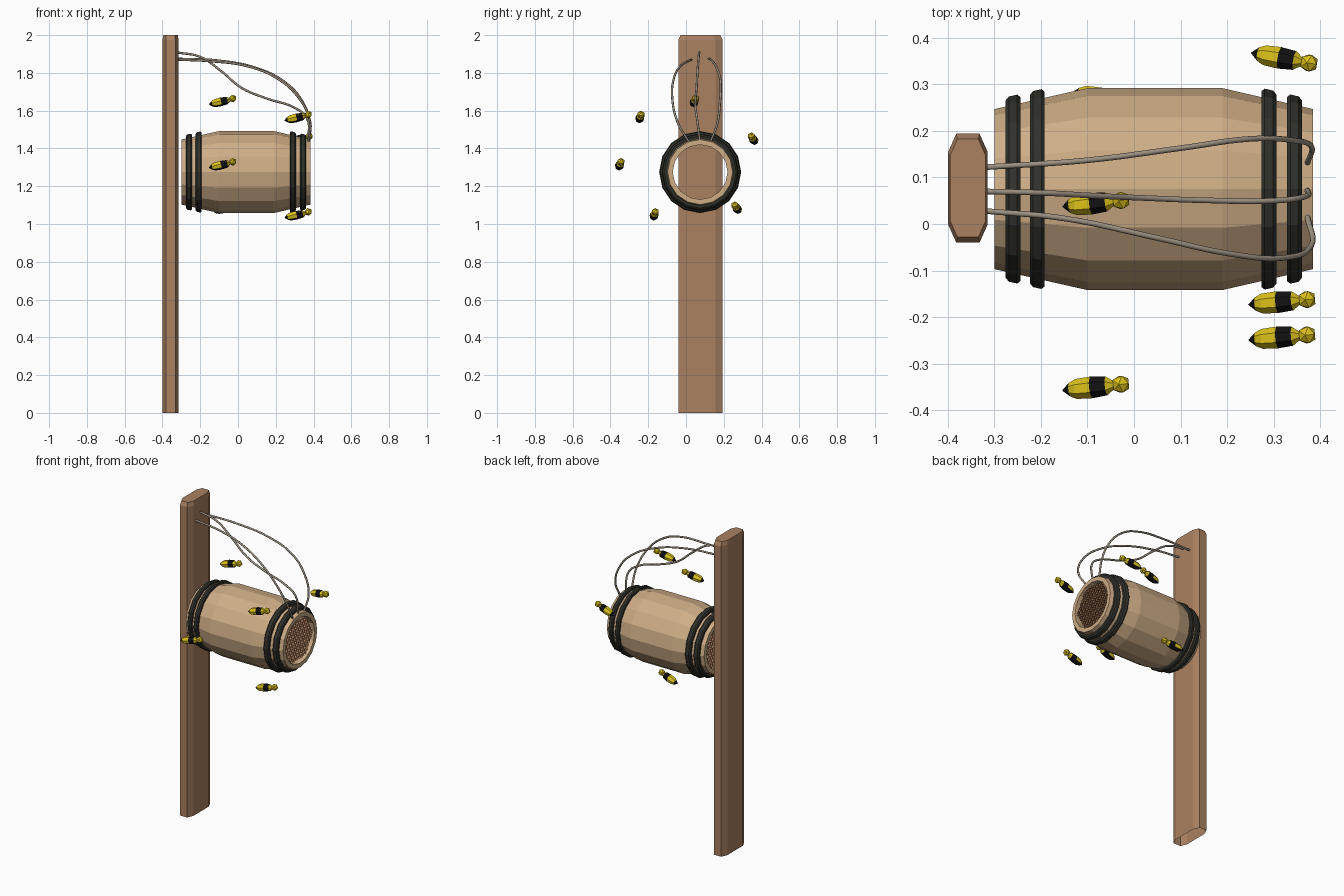
import bpy, bmesh, math, random
from mathutils import Matrix, Vector

random.seed(4)
if "Cube" in bpy.data.objects:
    bpy.data.objects.remove(bpy.data.objects["Cube"], do_unlink=True)


def material(name, rgb):
    m = bpy.data.materials.new(name)
    m.use_nodes = True
    m.diffuse_color = (*rgb, 1)
    m.node_tree.nodes["Principled BSDF"].inputs["Base Color"].default_value = (*rgb, 1)
    return m


POST = material("post wood", (0.40, 0.22, 0.12))
BARREL = material("barrel wood", (0.62, 0.42, 0.24))
IRON = material("dark iron", (0.030, 0.032, 0.024))
ROPE = material("rope grey", (0.34, 0.29, 0.23))
COMB = material("honeycomb brown", (0.38, 0.19, 0.10))
YELLOW = material("bee yellow", (0.72, 0.54, 0.01))
BLACK = material("bee black", (0.006, 0.006, 0.006))

AXIS_Y, AXIS_Z = 0.075, 1.275


def finish(bm, name, mats):
    bmesh.ops.remove_doubles(bm, verts=bm.verts, dist=0.0001)
    mesh = bpy.data.meshes.new(name)
    bm.to_mesh(mesh)
    bm.free()
    for m in mats:
        mesh.materials.append(m)
    ob = bpy.data.objects.new(name, mesh)
    bpy.context.collection.objects.link(ob)
    return ob


def lathe(bm, profile, sides, center=(0, 0, 0), closed=False, phase=0.0):
    """Turn (x, radius) points around the x direction."""
    cx, cy, cz = center
    rings = []
    for x, r in profile:
        angles = [2 * math.pi * (i + phase) / sides for i in range(sides)]
        rings.append([bm.verts.new((cx + x, cy + r * math.cos(a), cz + r * math.sin(a)))
                      for a in angles])
    pairs = list(zip(rings, rings[1:]))
    if closed:
        pairs.append((rings[-1], rings[0]))
    for a, b in pairs:
        for i in range(sides):
            j = (i + 1) % sides
            bm.faces.new((a[i], b[i], b[j], a[j]))


# Post: chamfered board, open underneath
bm = bmesh.new()
quarter = [(0.0425, 0.078), (0.025, 0.117)]
outline = quarter + [(-x, y) for x, y in reversed(quarter)]
outline += [(-x, -y) for x, y in outline]
rings = [[bm.verts.new((-0.357 + x * s, 0.077 + y * s, z)) for x, y in outline]
         for z, s in ((0, 1), (1.975, 1), (2, 0.9))]
for a, b in zip(rings, rings[1:]):
    for i in range(len(a)):
        j = (i + 1) % len(a)
        bm.faces.new((a[i], a[j], b[j], b[i]))
bm.faces.new(rings[-1])
finish(bm, "post", [POST])

# Barrel: hollow staved shell, open at both ends
outer = [(-0.30, 0.172), (-0.10, 0.217), (0.19, 0.217), (0.385, 0.172)]
inner = [(0.385, 0.145), (-0.30, 0.145)]
bm = bmesh.new()
lathe(bm, outer + inner, 16, (0, AXIS_Y, AXIS_Z), closed=True)
bmesh.ops.recalc_face_normals(bm, faces=bm.faces)
finish(bm, "barrel", [BARREL])

# Hoops follow the slope of the barrel
section = [(-0.016, -0.006), (-0.016, 0.013), (-0.009, 0.02),
           (0.009, 0.02), (0.016, 0.013), (0.016, -0.006)]
for name, x, slope in (("back_outer_hoop", -0.26, 0.225), ("back_inner_hoop", -0.208, 0.225),
                       ("front_inner_hoop", 0.29, -0.23), ("front_outer_hoop", 0.345, -0.23)):
    end = -0.30 if x < 0 else 0.385
    radius = 0.172 + abs(x - end) * abs(slope)
    bm = bmesh.new()
    lathe(bm, [(dx, radius + dr + slope * dx) for dx, dr in section], 16,
          (x, AXIS_Y, AXIS_Z), closed=True)
    bmesh.ops.recalc_face_normals(bm, faces=bm.faces)
    finish(bm, name, [IRON])

# Honeycomb: open six-sided cells running through the barrel
bm = bmesh.new()
pitch = 0.026
for row in range(-6, 7):
    for col in range(-6, 7):
        y = (col + 0.5 * (row % 2)) * pitch
        z = row * pitch * 0.866
        if math.hypot(y, z) < 0.134:
            y += random.uniform(-0.001, 0.001)
            z += random.uniform(-0.001, 0.001)
            lathe(bm, [(-0.288, 0.0142), (0.373, 0.0142)], 6,
                  (0, AXIS_Y + y, AXIS_Z + z), phase=0.5)
finish(bm, "honeycomb", [COMB])

# Ropes from the post down to the barrel mouth
ropes = {
    "left_rope": [(-0.32, 0.122, 1.875), (-0.1, 0.137, 1.865), (0.1, 0.163, 1.825),
                  (0.25, 0.183, 1.75), (0.34, 0.18, 1.65), (0.382, 0.165, 1.53),
                  (0.373, 0.132, 1.44)],
    "middle_rope": [(-0.32, 0.07, 1.908), (-0.2, 0.067, 1.885), (-0.09, 0.061, 1.81),
                    (0.02, 0.056, 1.72), (0.15, 0.051, 1.665), (0.3, 0.05, 1.615),
                    (0.365, 0.058, 1.56), (0.373, 0.073, 1.44)],
    "right_rope": [(-0.32, 0.028, 1.87), (-0.15, 0.012, 1.862), (0.05, -0.03, 1.835),
                   (0.2, -0.063, 1.775), (0.32, -0.073, 1.67), (0.382, -0.045, 1.54),
                   (0.373, 0.015, 1.435)],
}
for name, points in ropes.items():
    curve = bpy.data.curves.new(name, "CURVE")
    curve.dimensions = "3D"
    curve.bevel_depth = 0.006
    curve.bevel_resolution = 2
    curve.resolution_u = 6
    curve.use_fill_caps = True
    spline = curve.splines.new("BEZIER")
    spline.bezier_points.add(len(points) - 1)
    for bp, co in zip(spline.bezier_points, points):
        bp.co = co
        bp.handle_left_type = bp.handle_right_type = "AUTO"
    curve.materials.append(ROPE)
    ob = bpy.data.objects.new(name, curve)
    bpy.context.collection.objects.link(ob)
    bpy.ops.object.select_all(action="DESELECT")
    ob.select_set(True)
    bpy.context.view_layer.objects.active = ob
    bpy.ops.object.convert(target="MESH")
    bpy.ops.object.shade_smooth_by_angle(angle=math.radians(50))

# Bees: pointed abdomen, dark bands, faceted head
bee_profile = [(-0.077, 0), (-0.06, 0.015), (-0.045, 0.022), (-0.012, 0.024),
               (0.022, 0.021), (0.038, 0.009), (0.045, 0)]
bees = [("top", -0.08, 0.045, 1.65, 6), ("upper_front", 0.32, -0.243, 1.565, 5),
        ("middle_front", -0.08, -0.35, 1.315, 6), ("lower_front", 0.32, -0.167, 1.05, 5),
        ("upper_back", 0.325, 0.355, 1.45, -10), ("lower_back", -0.062, 0.268, 1.085, -10)]
for name, x, y, z, yaw in bees:
    bm = bmesh.new()
    lathe(bm, bee_profile, 7, phase=0.25)
    bmesh.ops.remove_doubles(bm, verts=bm.verts, dist=0.0001)
    bmesh.ops.create_icosphere(bm, subdivisions=1, radius=0.021,
                               matrix=Matrix.Translation((0.054, 0, 0.002)))
    bmesh.ops.recalc_face_normals(bm, faces=bm.faces)
    for f in bm.faces:
        cx = f.calc_center_median().x
        tail = cx < -0.062
        band = -0.012 < cx < 0.022
        belly = cx < -0.012 and f.normal.z < -0.7
        f.material_index = 1 if tail or band or belly else 0
    bee = finish(bm, name + "_bee", [YELLOW, BLACK])
    bee.location = (x, y, z)
    bee.rotation_euler = (0, math.radians(-13), math.radians(yaw))
